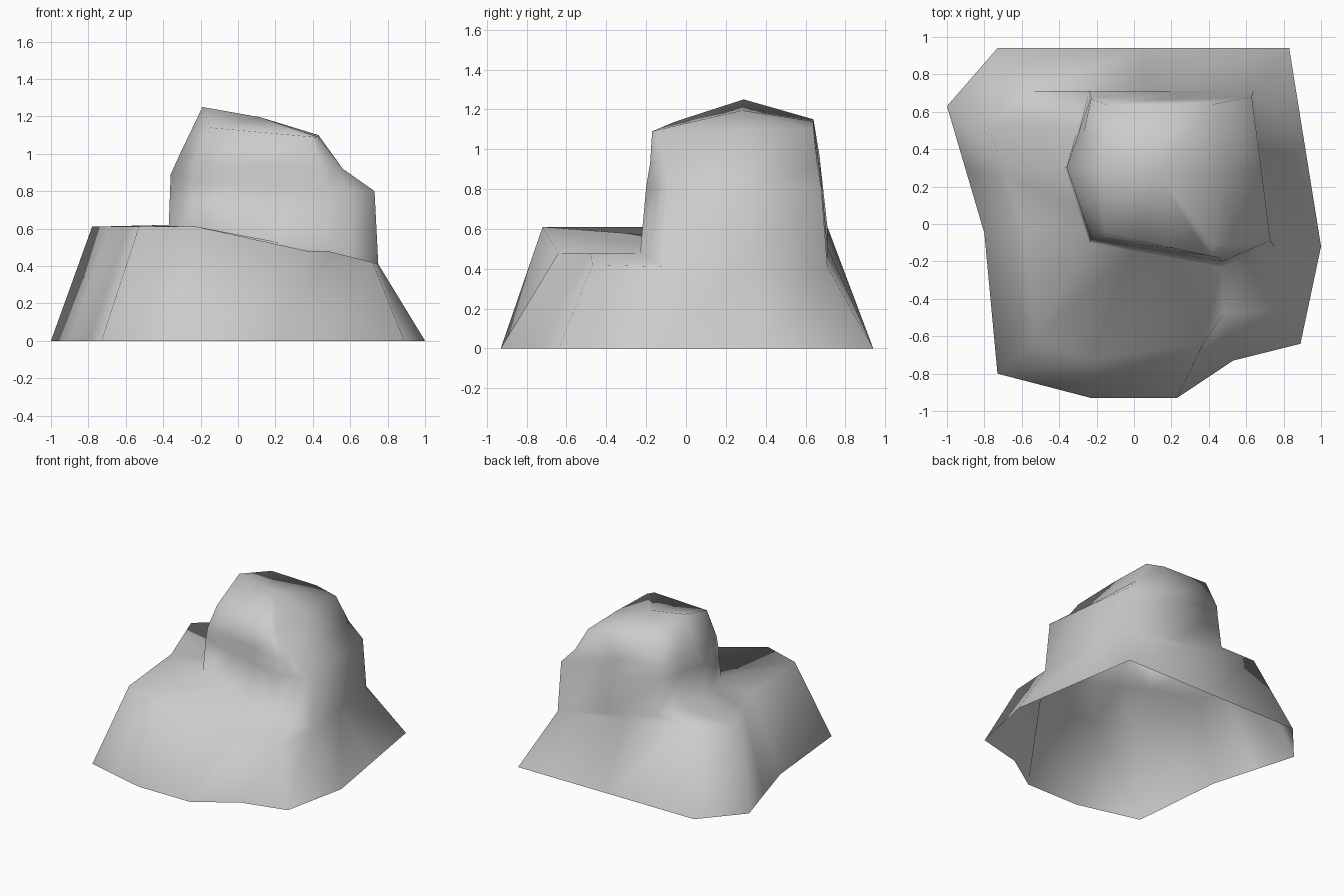
import bpy
import bmesh
from mathutils import Vector

# Remove the default object
default_cube = bpy.data.objects.get("Cube")
if default_cube:
    bpy.data.objects.remove(default_cube, do_unlink=True)

COLUMNS = 13


def make_material(name, colour):
    material = bpy.data.materials.new(name)
    material.use_nodes = True
    material.diffuse_color = colour
    shader = material.node_tree.nodes["Principled BSDF"]
    shader.inputs["Base Color"].default_value = colour
    return material


def fill_ring(corners):
    """Spread a few corner points over every column, in straight lines."""
    keys = sorted(corners)
    ring = []
    for start, end in zip(keys, keys[1:] + keys[:1]):
        steps = (end - start) % COLUMNS
        first, last = Vector(corners[start]), Vector(corners[end])
        ring += [first.lerp(last, step / steps) for step in range(steps)]
    return ring


# Ground outline, starting at the front and turning counter-clockwise
ground_outline = {
    0: (-.73, -.80, 0), 1: (-.23, -.93, 0), 2: (.23, -.93, 0),
    3: (.53, -.73, 0), 4: (.89, -.64, 0), 5: (1, -.12, 0),
    7: (.83, .94, 0), 9: (-.73, .94, 0), 10: (-1, .63, 0),
    12: (-.80, -.05, 0),
}

# Outer rim of the sloping ledge
ledge_rim = {
    0: (-.53, -.62, .61), 1: (-.22, -.72, .61), 2: (.37, -.64, .48),
    3: (.48, -.48, .48), 4: (.72, -.47, .42), 5: (.75, -.12, .41),
    7: (.64, .71, .41), 9: (-.55, .71, .61), 10: (-.78, .52, .61),
    12: (-.59, 0, .61),
}

# Upper boulder: foot, belt, shoulder and crown
boulder_foot = {
    0: (-.24, -.10, .61), 3: (.47, -.23, .48), 5: (.75, -.12, .41),
    7: (.64, .71, .41), 9: (-.24, .71, .61), 11: (-.37, .30, .62),
}
boulder_belt = {
    0: (-.23, -.08, .86), 3: (.47, -.20, .81), 5: (.73, -.09, .80),
    7: (.63, .68, .80), 9: (-.23, .68, .88), 11: (-.36, .30, .89),
}
boulder_shoulder = {
    0: (-.22, -.07, .95), 3: (.45, -.18, .93), 5: (.56, -.10, .92),
    7: (.52, .66, .92), 9: (-.23, .67, .97), 11: (-.31, .30, 1),
}
boulder_crown = {
    0: (-.15, -.05, 1.14), 3: (.40, -.17, 1.09), 5: (.43, -.12, 1.09),
    6: (.43, .27, 1.1), 7: (.42, .64, 1.1), 8: (.25, .64, 1.14),
    9: (-.15, .64, 1.15), 11: (-.19, .29, 1.25),
}


def build_rock(name, outlines, summit, material):
    """Skin the stacked outlines, close the top and leave the base open."""
    bm = bmesh.new()
    rings = [[bm.verts.new(point) for point in fill_ring(outline)]
             for outline in outlines]
    for lower, upper in zip(rings, rings[1:]):
        for column in range(COLUMNS):
            following = (column + 1) % COLUMNS
            bm.faces.new((lower[column], lower[following],
                          upper[following], upper[column]))

    # Fan of faces over the summit
    peak = bm.verts.new(summit)
    crown = rings[-1]
    for column in range(COLUMNS):
        bm.faces.new((crown[column], crown[(column + 1) % COLUMNS], peak))

    # Weld where the boulder stands flush with the ledge rim
    bmesh.ops.remove_doubles(bm, verts=bm.verts[:], dist=.002)
    bmesh.ops.recalc_face_normals(bm, faces=bm.faces[:])
    for face in bm.faces:
        face.smooth = True

    mesh = bpy.data.meshes.new(name)
    bm.to_mesh(mesh)
    bm.free()
    mesh.materials.append(material)
    rock = bpy.data.objects.new(name, mesh)
    bpy.context.collection.objects.link(rock)
    return rock


stone_grey = make_material("stone grey", (.6, .6, .6, 1))
build_rock(
    "rock",
    [ground_outline, ledge_rim, boulder_foot,
     boulder_belt, boulder_shoulder, boulder_crown],
    (.12, .28, 1.195),
    stone_grey,
)
